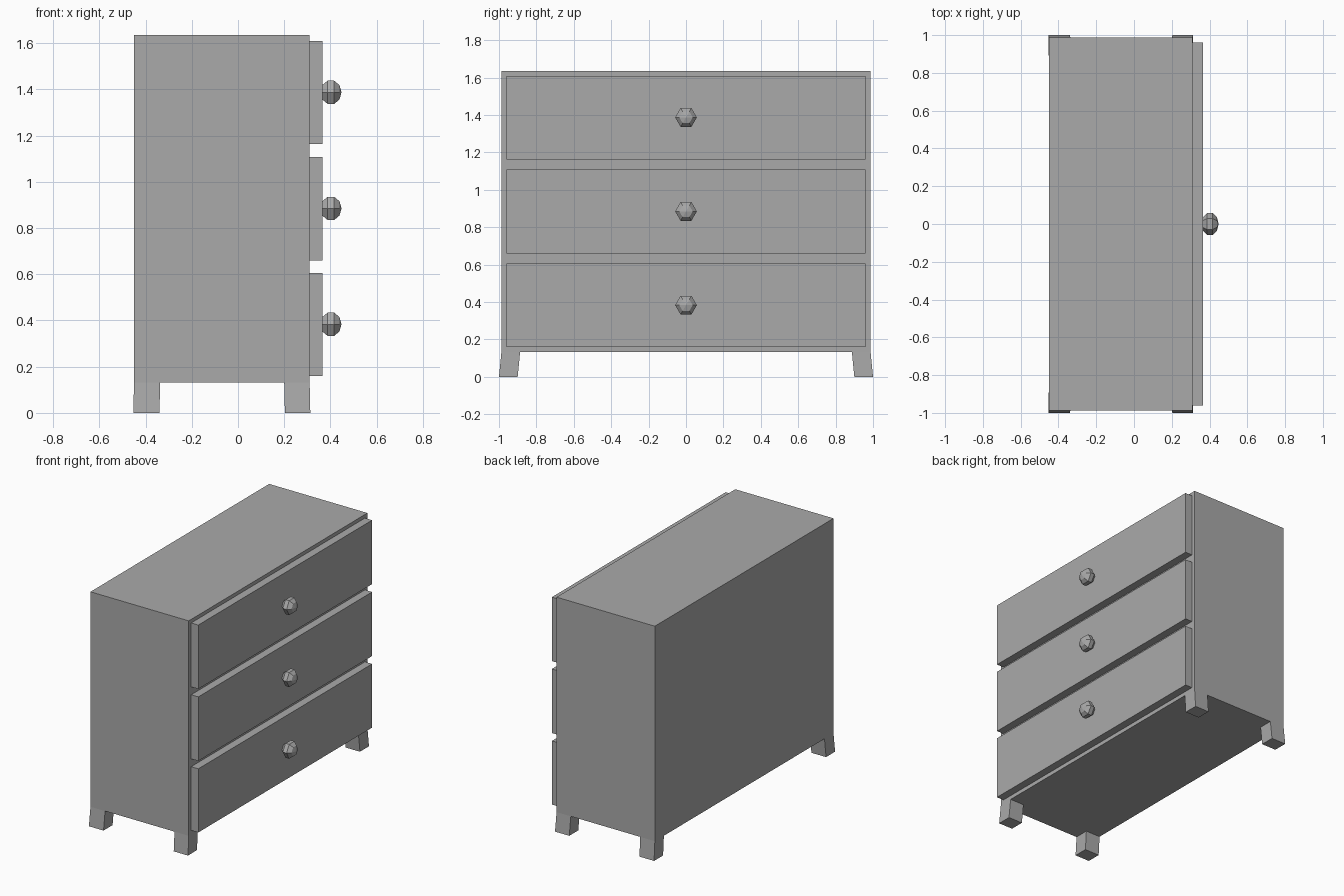
import bpy
import bmesh
from math import pi
from mathutils import Matrix, Vector

default = bpy.data.objects.get("Cube")
if default:
    bpy.data.objects.remove(default, do_unlink=True)

grey = bpy.data.materials.new("plain grey")
grey.use_nodes = True
colour = (0.4, 0.4, 0.4, 1)
grey.diffuse_color = colour
grey.node_tree.nodes["Principled BSDF"].inputs["Base Color"].default_value = colour


def finish(name, bm):
    """Turn a bmesh into a flat shaded grey object."""
    bmesh.ops.recalc_face_normals(bm, faces=bm.faces)
    mesh = bpy.data.meshes.new(name)
    bm.to_mesh(mesh)
    bm.free()
    mesh.materials.append(grey)
    obj = bpy.data.objects.new(name, mesh)
    bpy.context.collection.objects.link(obj)
    return obj


def box(name, low, high, foot_shift=(0, 0, 0)):
    """Box between two corners; its bottom face can be shifted to splay it."""
    bm = bmesh.new()
    bmesh.ops.create_cube(bm, size=1)
    low, high = Vector(low), Vector(high)
    for v in bm.verts:
        at_bottom = v.co.z < 0
        v.co = (low + high) / 2 + v.co * (high - low)
        if at_bottom:
            v.co += Vector(foot_shift)
    return finish(name, bm)


BACK, FRONT, SIDE = -0.45, 0.31, 0.987
BASE, TOP = 0.132, 1.635

# Cabinet
box("cabinet", (BACK, -SIDE, BASE), (FRONT, SIDE, TOP))

# Drawers with faceted round knobs, all on the +x side
levels = {"lower": (0.16, 0.605), "middle": (0.66, 1.108), "upper": (1.163, 1.61)}
for level, (bottom, top) in levels.items():
    box(level + "_drawer", (FRONT, -0.96, bottom), (0.365, 0.96, top))
    bm = bmesh.new()
    bmesh.ops.create_uvsphere(bm, u_segments=6, v_segments=5, radius=1)
    bmesh.ops.transform(
        bm, verts=bm.verts,
        matrix=Matrix.Translation((0.402, 0, (bottom + top) / 2 + 0.001))
        @ Matrix.Diagonal((0.046, 0.061, 0.061, 1))
        @ Matrix.Rotation(pi / 2, 4, "Y"))
    finish(level + "_knob", bm)

# Legs, splayed slightly outward along the width
for row, x0, x1, lean in (("rear", BACK, -0.337, -0.003), ("drawer_side", 0.2, FRONT, 0.003)):
    for side, sign in (("left", 1), ("right", -1)):
        inner, outer = sorted((sign * 0.887, sign * SIDE))
        box(f"{row}_{side}_leg", (x0, inner, 0), (x1, outer, BASE), (lean, sign * 0.013, 0))
